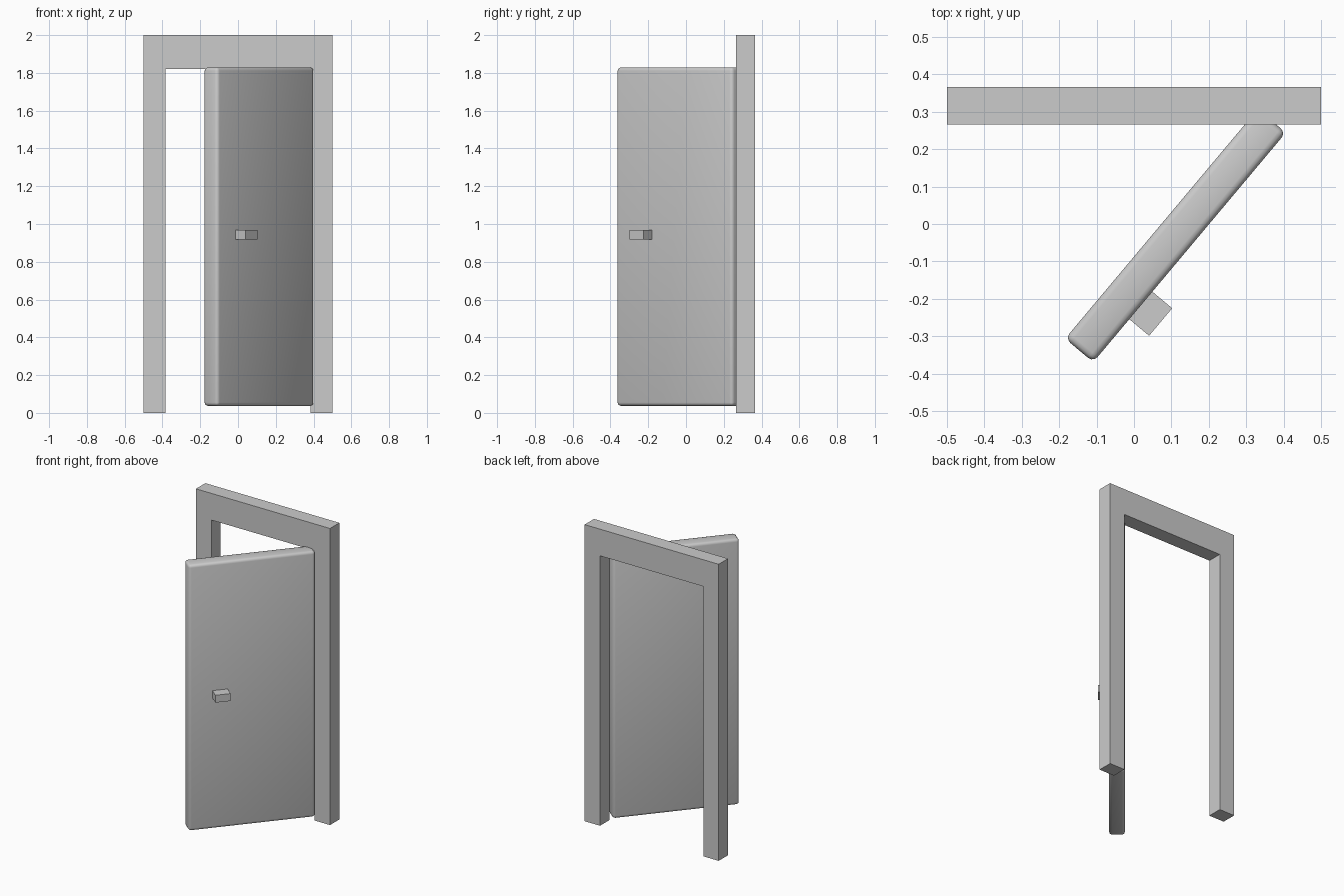
import bpy, bmesh
from math import radians
from mathutils import Matrix

if "Cube" in bpy.data.objects:
    bpy.data.objects.remove(bpy.data.objects["Cube"])

SWING = Matrix.Rotation(radians(50), 4, 'Z')   # door leaf stands open by 50 degrees


def make_object(name, bm):
    bmesh.ops.recalc_face_normals(bm, faces=bm.faces)
    mesh = bpy.data.meshes.new(name)
    bm.to_mesh(mesh)
    bm.free()
    obj = bpy.data.objects.new(name, mesh)
    bpy.context.collection.objects.link(obj)
    return obj


def box(name, lo, hi, matrix):
    bm = bmesh.new()
    size = [b - a for a, b in zip(lo, hi)]
    mid = [(a + b) / 2 for a, b in zip(lo, hi)]
    bmesh.ops.create_cube(bm, size=1, matrix=Matrix.Translation(mid) @ Matrix.Diagonal((*size, 1)))
    obj = make_object(name, bm)
    obj.matrix_world = matrix
    return obj


# Door frame: one arch-shaped profile pushed back through its depth
bm = bmesh.new()
half = [(0.5, 2.0), (0.5, 0.0), (0.385, 0.0), (0.385, 1.82)]
profile = half + [(-x, z) for x, z in reversed(half)]
face = bm.faces.new([bm.verts.new((x, 0.266, z)) for x, z in profile])
new = bmesh.ops.extrude_face_region(bm, geom=[face])["geom"]
bmesh.ops.translate(bm, vec=(0, 0.1, 0), verts=[v for v in new if isinstance(v, bmesh.types.BMVert)])
make_object("door_frame", bm)

# Door leaf with softly rounded edges
door = box("door_leaf", (-0.353, -0.154, 0.037), (0.448, -0.056, 1.829), SWING)
bevel = door.modifiers.new("rounded_edges", 'BEVEL')
bevel.width = 0.018
bevel.segments = 3
door.data.shade_smooth()

# Block handle on the front of the leaf
box("handle", (-0.203, -0.223, 0.918), (-0.107, -0.14, 0.968), SWING)
